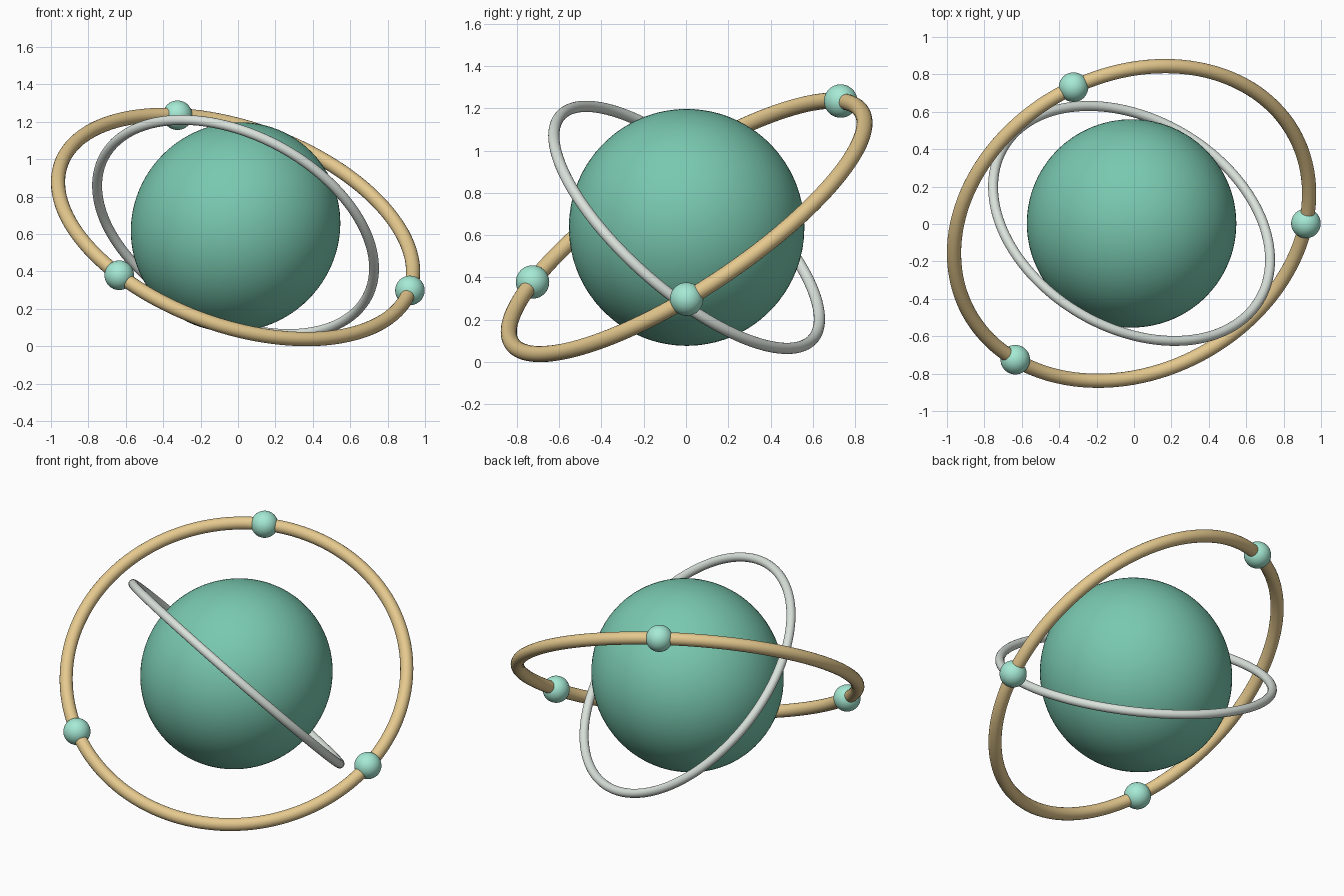
import bpy
from math import radians, cos, sin
from mathutils import Euler, Vector

if "Cube" in bpy.data.objects:
    bpy.data.objects.remove(bpy.data.objects["Cube"])

CENTER = Vector((-0.013, 0.003, 0.637))


def material(name, color):
    m = bpy.data.materials.new(name)
    m.diffuse_color = (*color, 1.0)
    m.use_nodes = True
    m.node_tree.nodes["Principled BSDF"].inputs["Base Color"].default_value = m.diffuse_color
    return m


def finish(name, mat):
    ob = bpy.context.object
    ob.name = name
    ob.data.materials.append(mat)
    bpy.ops.object.shade_smooth()
    return ob


def ball(name, loc, radius, mat, seg=48, rings=24):
    bpy.ops.mesh.primitive_uv_sphere_add(segments=seg, ring_count=rings,
                                         radius=radius, location=loc)
    return finish(name, mat)


def ring(name, major, minor, rot, mat):
    bpy.ops.mesh.primitive_torus_add(major_radius=major, minor_radius=minor,
                                     major_segments=128, minor_segments=20,
                                     location=CENTER, rotation=rot)
    return finish(name, mat)


green = material("core_green", (0.19, 0.58, 0.43))
mint = material("bead_mint", (0.38, 0.82, 0.66))
gold = material("ring_gold", (0.78, 0.58, 0.27))
silver = material("ring_silver", (0.70, 0.76, 0.71))

# Slightly stretched core, long axis leaning to the upper right
core = ball("core", CENTER, 1.0, green, 96, 48)
core.scale = (0.571, 0.557, 0.549)
core.rotation_euler = (0, radians(-45), 0)

# Two tilted rings
OUTER_R = 0.992
outer_rot = Euler((radians(32), radians(20), 0))
ring("outer_ring", OUTER_R, 0.038, outer_rot, gold)
ring("inner_ring", 0.797, 0.0265, Euler((radians(-38), radians(28), 0)), silver)

# Three beads spaced evenly on the outer ring
for i in range(3):
    a = radians(120 * i)
    local = Vector((cos(a), sin(a), 0)) * OUTER_R
    bead = ball(f"bead_{i + 1}", CENTER + outer_rot.to_matrix() @ local, 0.079, mint)
    bead.rotation_euler = outer_rot
